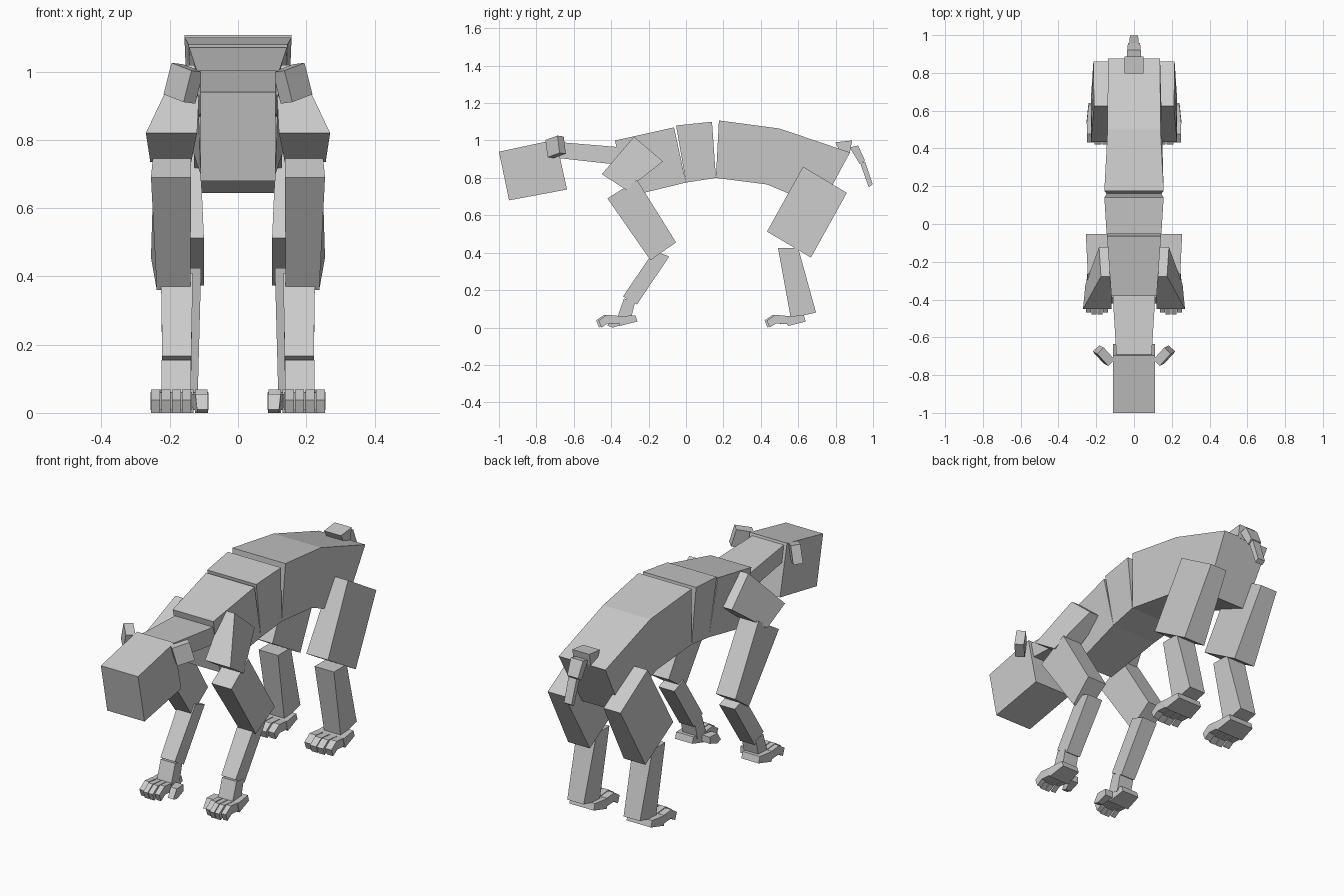
import bpy, bmesh
from mathutils import Vector

grey = bpy.data.materials.new("plain grey")
grey.diffuse_color = (0.6, 0.6, 0.6, 1)


def solid(name, near, far):
    """Closed prism between two matching outlines."""
    bm = bmesh.new()
    a = [bm.verts.new(p) for p in near]
    b = [bm.verts.new(p) for p in far]
    n = len(a)
    bm.faces.new(a)
    bm.faces.new(b[::-1])
    for i in range(n):
        j = (i + 1) % n
        bm.faces.new((a[j], a[i], b[i], b[j]))
    bmesh.ops.recalc_face_normals(bm, faces=bm.faces)
    me = bpy.data.meshes.new(name)
    bm.to_mesh(me)
    bm.free()
    me.materials.append(grey)
    ob = bpy.data.objects.new(name, me)
    bpy.context.collection.objects.link(ob)


def centre(name, *pts):
    """Symmetric part from side profile points (y, z, half width)."""
    solid(name, [(-w, y, z) for y, z, w in pts], [(w, y, z) for y, z, w in pts])


def pair(name, *pts):
    """Left and right parts from side profile points (y, z, inner x, outer x)."""
    for side, s in (("right", 1), ("left", -1)):
        solid(f"{side}_{name}", [(s * i, y, z) for y, z, i, o in pts],
              [(s * o, y, z) for y, z, i, o in pts])


# Torso
centre("hips", (.176, 1.107, .157), (.50, 1.064, .14), (.877, .936, .138),
       (.72, .645, .125), (.433, .765, .13), (.16, .80, .145))
centre("waist", (-.053, 1.08, .145), (.139, 1.10, .157), (.16, .80, .145), (0, .775, .135))
centre("chest", (-.38, 1.0, .12), (-.064, 1.07, .143), (0, .775, .135), (-.31, .70, .11))

# Neck and head
centre("neck", (-.70, .993, .093), (-.34, .963, .115), (-.34, .868, .115), (-.70, .908, .093))
centre("head", (-1, .94, .11), (-.695, 1.005, .11), (-.636, .738, .11), (-.946, .68, .11))

# Ears: slabs turned outwards
u = Vector((.64, .70, .25)).normalized()
v = Vector((-.25, -.12, 1))
v = (v - u * v.dot(u)).normalized()
w = u.cross(v)
ear = [[Vector((.16, -.697, .966)) + u * a * .045 + v * b * .048 + w * c * .024
        for a, b in ((-1, -1), (1, -1), (1, 1), (-1, 1))] for c in (-1, 1)]
for side, s in (("right", 1), ("left", -1)):
    solid(f"{side}_ear", *[[(s * p.x, p.y, p.z) for p in ring] for ring in ear])

# Tail
centre("tail_base", (.797, .99, .05), (.888, 1.0, .05), (.875, .93, .05), (.83, .93, .05))
centre("tail_middle", (.875, .963, .036), (.92, .973, .036), (.957, .893, .032), (.93, .872, .032))
centre("tail_tip", (.932, .877, .024), (.957, .888, .024), (.998, .765, .022), (.977, .75, .022))

# Front legs
pair("shoulder", (-.278, 1.02, .11, .175), (-.123, .888, .11, .185),
     (-.318, .735, .137, .257), (-.45, .82, .12, .27))
pair("upper_arm", (-.42, .69, .137, .255), (-.262, .79, .137, .245),
     (-.053, .455, .14, .255), (-.19, .36, .14, .238))
pair("forearm", (-.205, .36, .133, .225), (-.17, .41, .133, .225), (-.09, .38, .133, .225),
     (-.262, .123, .137, .222), (-.337, .166, .137, .222))
pair("wrist", (-.332, .155, .138, .224), (-.27, .145, .138, .224),
     (-.295, .045, .138, .224), (-.365, .06, .138, .224))

# Hind legs
pair("thigh", (.626, .86, .115, .212), (.86, .72, .115, .215),
     (.668, .374, .10, .228), (.433, .513, .10, .228))
pair("shin", (.492, .425, .108, .222), (.60, .425, .108, .222),
     (.695, .08, .118, .215), (.56, .05, .118, .215))


# Paws: a palm, then four bent toes
def paw(name, y, inner, width):
    pair(f"{name}_palm", (y, .06, inner, inner + width * 4), (y + .1, .065, inner + .01, inner + width * 4 - .01),
         (y + .11, .032, inner + .01, inner + width * 4 - .01), (y + .015, .008, inner, inner + width * 4))
    for k in range(4):
        i = inner + k * width + .002
        o = i + width - .004
        d = .012 * abs(k - 1.5) - .006
        pair(f"{name}_toe_{k + 1}", (y + .01, .062, i, o), (y - .065 + d, .068, i, o),
             (y - .11 + d, .038, i, o), (y - .095 + d, 0, i, o),
             (y - .06 + d, .022, i, o), (y + .01, .018, i, o))


paw("front", -.37, .135, .0305)
paw("hind", .53, .087, .041)
# Inner toe of the front paws
pair("front_inner_toe", (-.33, .055, .09, .137), (-.39, .055, .088, .125),
     (-.42, .01, .088, .12), (-.39, .0, .088, .12), (-.33, .02, .09, .137))
